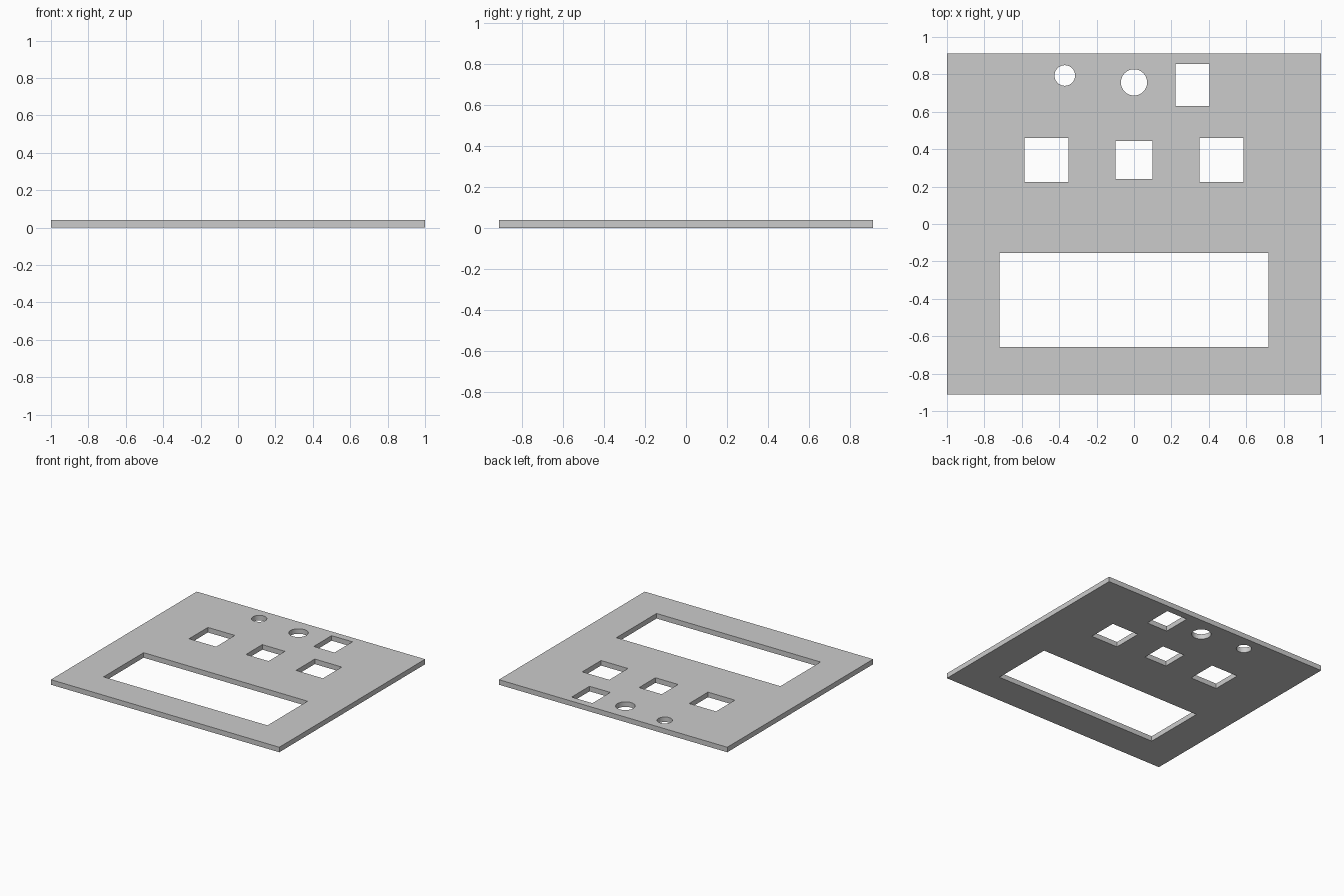
import bpy, bmesh, math

if "Cube" in bpy.data.objects:
    bpy.data.objects.remove(bpy.data.objects["Cube"])

THICKNESS = 0.04


def rect(cx, cy, w, h):
    return [(cx + sx * w / 2, cy + sy * h / 2)
            for sx, sy in ((-1, -1), (1, -1), (1, 1), (-1, 1))]


def circle(cx, cy, r, n=64):
    return [(cx + r * math.cos(2 * math.pi * i / n),
             cy + r * math.sin(2 * math.pi * i / n)) for i in range(n)]


# Outer edge of the panel followed by its cut-outs
loops = [
    rect(0, 0, 2.0, 1.824),
    rect(0, -0.406, 1.436, 0.502),       # large window
    rect(0, 0.343, 0.198, 0.204),        # middle square
    rect(0.312, 0.743, 0.182, 0.224),    # upper right opening
    circle(-0.37, 0.794, 0.055),         # small round hole
    circle(0, 0.757, 0.07),              # larger round hole
]
loops += [rect(s * 0.468, 0.343, 0.236, 0.235) for s in (-1, 1)]  # side squares

# Fill the outline around the holes, then extrude to thickness
bm = bmesh.new()
for points in loops:
    verts = [bm.verts.new((x, y, 0)) for x, y in points]
    for a, b in zip(verts, verts[1:] + verts[:1]):
        bm.edges.new((a, b))
bmesh.ops.triangle_fill(bm, use_beauty=True, use_dissolve=False,
                        edges=bm.edges[:], normal=(0, 0, 1))
top = bmesh.ops.extrude_face_region(bm, geom=bm.faces[:], use_keep_orig=True)
bmesh.ops.translate(bm, vec=(0, 0, THICKNESS),
                    verts=[g for g in top["geom"] if isinstance(g, bmesh.types.BMVert)])
bmesh.ops.recalc_face_normals(bm, faces=bm.faces[:])

mesh = bpy.data.meshes.new("panel_plate")
bm.to_mesh(mesh)
bm.free()
panel = bpy.data.objects.new("panel_plate", mesh)
bpy.context.collection.objects.link(panel)

# Smooth hole walls while keeping edges sharp
bpy.context.view_layer.objects.active = panel
panel.select_set(True)
bpy.ops.object.shade_smooth_by_angle(angle=math.radians(30))
